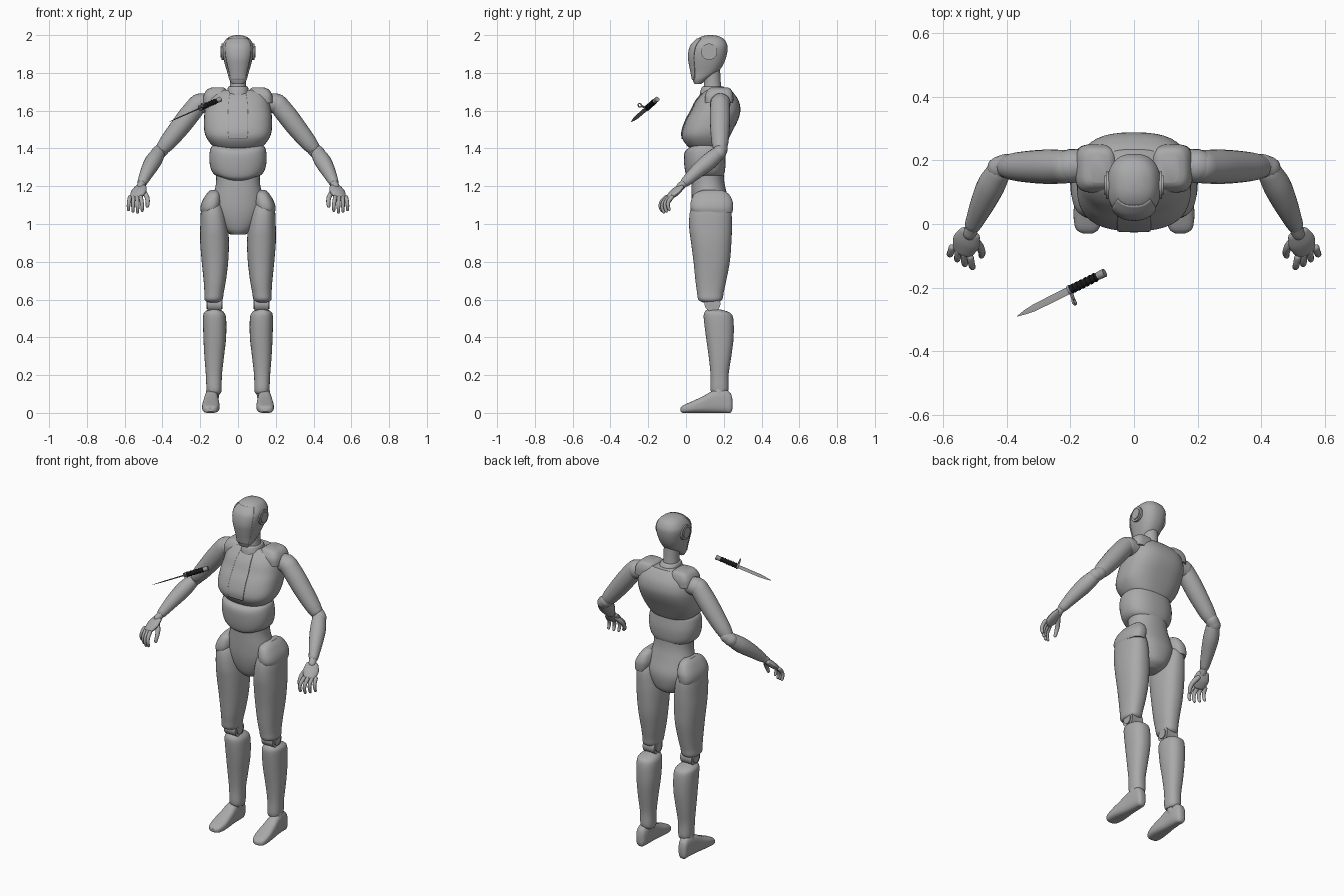
import bpy, bmesh, math
from mathutils import Vector, Matrix

if "Cube" in bpy.data.objects:
    bpy.data.objects.remove(bpy.data.objects["Cube"])


def material(name, rgb):
    m = bpy.data.materials.new(name)
    m.use_nodes = True
    m.diffuse_color = (*rgb, 1)
    m.node_tree.nodes["Principled BSDF"].inputs["Base Color"].default_value = (*rgb, 1)
    return m


GREY = material("body grey", (.4, .4, .4))
STEEL = material("blade steel", (.33, .33, .33))
BLACK = material("grip black", (.01, .01, .01))
made = []


def finish(name, bm, mat=GREY):
    bmesh.ops.recalc_face_normals(bm, faces=bm.faces)
    mesh = bpy.data.meshes.new(name)
    bm.to_mesh(mesh)
    bm.free()
    mesh.materials.append(mat)
    ob = bpy.data.objects.new(name, mesh)
    bpy.context.collection.objects.link(ob)
    made.append(ob)
    return ob


def spline(rows, steps=4):
    """Smooth curve through rows of numbers."""
    rows = [Vector(r) for r in rows]
    out = []
    for i in range(len(rows) - 1):
        a, b = rows[max(i - 1, 0)], rows[i]
        c, d = rows[i + 1], rows[min(i + 2, len(rows) - 1)]
        for k in range(steps):
            t = k / steps
            out.append(.5 * (2 * b + (c - a) * t + (2 * a - 5 * b + 4 * c - d) * t * t
                             + (3 * b - a - 3 * c + d) * t ** 3))
    return out + [rows[-1]]


def skin(name, rings, mat=GREY, closed=True):
    """Bridge a list of rings into one surface."""
    bm = bmesh.new()
    vs = [[bm.verts.new(p) for p in ring] for ring in rings]
    n = len(vs[0])
    for a, b in zip(vs, vs[1:]):
        for i in range(n if closed else n - 1):
            j = (i + 1) % n
            bm.faces.new((a[i], a[j], b[j], b[i]))
    if closed:
        bm.faces.new(vs[0])
        bm.faces.new(vs[-1])
    return finish(name, bm, mat)


def loft(name, rows, power=2.3, axis="z", side=1, arc=None, grow=0, dip=0, n=40):
    """Rows are (position, a0, a1, b0, b1) extents of rounded sections."""
    rings = []
    for t, a0, a1, b0, b1 in spline(rows):
        ring = []
        for i in range(n if arc is None else n // 2 + 1):
            ang = math.tau * i / n if arc is None else -math.pi / 2 + arc * (4 * i / n - 1)
            c, s = math.cos(ang), math.sin(ang)
            ca = math.copysign(abs(c) ** (2 / power), c)
            sb = math.copysign(abs(s) ** (2 / power), s)
            a = (a0 + a1) / 2 + ((a1 - a0) / 2 + grow) * ca
            b = (b0 + b1) / 2 + ((b1 - b0) / 2 + grow) * sb
            drop = dip * max(0, -s) ** 3
            ring.append((side * a, b, t - drop) if axis == "z" else (side * a, t, b))
        rings.append(ring)
    ob = skin(name, rings, closed=arc is None)
    if arc:
        ob.modifiers.new("thickness", "SOLIDIFY").thickness = .004
        ob.modifiers["thickness"].offset = 0
    return ob


def body(rows):
    """Centred rows given as (z, half width, front, back)."""
    return [(z, -w, w, f, b) for z, w, f, b in rows]


def tube(name, pts, side=1, wide=1, across=(1, 0, 0), n=20):
    """Round limb along points (x, y, z, radius) with domed ends."""
    path = spline(pts)
    pos = [Vector((p[0] * side, p[1], p[2])) for p in path]
    rad = [p[3] for p in path]
    first, last = (pos[1] - pos[0]).normalized(), (pos[-1] - pos[-2]).normalized()
    start = [(pos[0] - first * rad[0] * k, rad[0] * math.sqrt(1 - k * k)) for k in (.98, .8, .45)]
    end = [(pos[-1] + last * rad[-1] * k, rad[-1] * math.sqrt(1 - k * k)) for k in (.45, .8, .98)]
    stations = start + list(zip(pos, rad)) + end
    rings = []
    for i, (p, r) in enumerate(stations):
        t = (stations[min(i + 1, len(stations) - 1)][0] - stations[max(i - 1, 0)][0]).normalized()
        u = Vector((across[0] * side, across[1], across[2]))
        u = (u - t * u.dot(t)).normalized()
        v = t.cross(u)
        rings.append([p + u * r * wide * math.cos(math.tau * k / n) + v * r * math.sin(math.tau * k / n)
                      for k in range(n)])
    return skin(name, rings)


def disc(name, centre, r, depth, mat=GREY, rot=None, taper=1, n=32):
    """Cylinder along x, or along a rotated axis."""
    bm = bmesh.new()
    turn = rot or Matrix.Rotation(math.pi / 2, 4, "Y")
    bmesh.ops.create_cone(bm, cap_ends=True, segments=n, radius1=r, radius2=r * taper, depth=depth,
                          matrix=Matrix.Translation(centre) @ turn)
    return finish(name, bm, mat)


# Head, face plate and neck
head = body([(1.74, .03, .045, .08), (1.765, .046, .035, .11), (1.80, .056, .028, .165),
             (1.84, .068, .02, .195), (1.88, .078, .014, .212), (1.92, .084, .018, .22),
             (1.95, .081, .03, .218), (1.98, .062, .06, .20), (1.995, .035, .09, .17),
             (2.0, .008, .12, .14)])
loft("head", head, 2.4)
loft("face_plate", head[1:8], 2.4, arc=.85, grow=.002)
loft("neck", body([(1.62, .06, .08, .2), (1.69, .05, .085, .195), (1.74, .043, .095, .185),
                   (1.83, .043, .09, .18)]), 2)
loft("collar", body([(1.66, .075, .07, .225), (1.70, .06, .075, .215), (1.725, .052, .085, .2),
                     (1.728, .044, .095, .19)]), 2.2)

# Torso
chest = body([(1.39, .09, .04, .19), (1.41, .13, .01, .205), (1.45, .163, -.018, .225),
              (1.49, .178, -.02, .245), (1.55, .18, .0, .275), (1.60, .176, .028, .288),
              (1.65, .165, .052, .28), (1.69, .145, .085, .255), (1.71, .11, .11, .235)])
loft("chest", chest, 2.6)
loft("chest_panel", chest[2:8], 2.6, arc=.2, grow=.003)
loft("rib_band", body([(1.25, .1, .03, .19), (1.262, .125, .008, .2), (1.29, .143, -.003, .207),
                       (1.34, .152, -.01, .21), (1.39, .148, -.01, .205), (1.415, .135, .005, .2),
                       (1.43, .1, .04, .18)]), 2.4, dip=.02)
loft("abdomen", body([(1.42, .11, .04, .19), (1.30, .117, .03, .198), (1.22, .116, .03, .203),
                      (1.15, .13, .03, .22), (1.08, .135, .033, .24), (1.02, .115, .043, .237),
                      (.97, .08, .06, .22), (.945, .04, .08, .18)]), 2.2)

for side, tag in ((1, "left_"), (-1, "right_")):
    # Ear discs
    disc(tag + "ear_rim", (side * .076, .122, 1.912), .043, .024)
    disc(tag + "ear_cap", (side * .08, .122, 1.912), .031, .026)

    # Shoulder plate
    loft(tag + "shoulder_plate", [(1.64, .06, .185, .1, .25), (1.68, .055, .182, .1, .25),
                                  (1.71, .06, .165, .115, .24), (1.722, .075, .14, .13, .225)],
         3.5, side=side)

    # Arm
    tube(tag + "shoulder_joint", [(.16, .185, 1.64, .05), (.2, .182, 1.638, .054)], side)
    tube(tag + "upper_arm", [(.212, .18, 1.635, .052), (.26, .18, 1.575, .054), (.31, .18, 1.51, .052),
                             (.37, .18, 1.435, .045), (.395, .18, 1.405, .038)], side)
    tube(tag + "elbow", [(.4, .185, 1.395, .036), (.425, .175, 1.375, .037)], side)
    tube(tag + "forearm", [(.425, .165, 1.37, .038), (.45, .12, 1.33, .044), (.478, .06, 1.28, .038),
                           (.505, .0, 1.225, .027)], side)
    tube(tag + "wrist", [(.505, .0, 1.225, .021), (.516, -.03, 1.198, .021)], side)

    # Hand
    span = Vector((.88, .47, 0))
    tube(tag + "palm", [(.516, -.03, 1.195, .015), (.527, -.056, 1.17, .019), (.538, -.085, 1.145, .015)],
         side, wide=2.3, across=span)
    for i, finger in enumerate(("index", "middle", "ring", "little")):
        s = (i - 1.5) * .022
        reach = 1 - .1 * abs(i - 1.2)
        steps = ((1, 0, 0, .011), (1.15, -.024, -.026, .0105), (1.25, -.03, -.055, .0095),
                 (1.25, -.022, -.08, .008))
        tube(f"{tag}{finger}_finger",
             [(*(Vector((.54, -.09, 1.142)) + span * s * k + Vector((.004, y, z)) * reach), r)
              for k, y, z, r in steps], side, n=12)
    tube(tag + "thumb", [(.503, -.05, 1.175, .014), (.484, -.073, 1.147, .013),
                         (.478, -.092, 1.118, .011), (.48, -.1, 1.095, .009)], side, n=12)

    # Leg
    loft(tag + "hip_plate", [(1.06, .1, .195, .035, .245), (1.085, .09, .199, .024, .249),
                             (1.12, .085, .19, .026, .247), (1.16, .09, .166, .045, .225),
                             (1.18, .105, .145, .09, .19)], 2.5, side=side)
    loft(tag + "thigh", [(1.13, .11, .16, .08, .19), (1.11, .085, .185, .04, .22),
                         (1.06, .066, .197, .02, .24), (.98, .053, .2, .017, .243),
                         (.9, .048, .2, .027, .24), (.8, .052, .192, .04, .232),
                         (.7, .064, .182, .05, .213), (.64, .075, .178, .058, .2),
                         (.6, .082, .177, .065, .192), (.585, .1, .16, .09, .17)], side=side)
    disc(tag + "knee_joint", (side * .125, .14, .578), .042, .075)
    disc(tag + "knee_cap", (side * .125, .14, .578), .028, .086)
    loft(tag + "shin", [(.55, .1, .15, .115, .17), (.533, .075, .178, .098, .228),
                        (.5, .063, .185, .094, .25), (.4, .063, .183, .106, .252),
                        (.3, .074, .178, .12, .24), (.2, .085, .17, .13, .225),
                        (.12, .087, .166, .13, .224), (.1, .095, .155, .145, .205)], side=side)
    tube(tag + "ankle", [(.13, .175, .13, .036), (.138, .175, .08, .036)], side)
    loft(tag + "foot", [(-.03, .13, .16, .008, .025), (-.015, .11, .183, .0, .04),
                        (.03, .098, .19, .0, .06), (.09, .1, .185, .0, .088),
                        (.14, .104, .178, .0, .115), (.2, .106, .172, .0, .125),
                        (.235, .115, .167, .0, .105), (.246, .13, .155, .02, .07)],
         2.9, axis="y", side=side)

# Floating knife, laid out along its own axes
tip = Vector((-.367, -.29, 1.54))
along = (Vector((-.09, -.152, 1.662)) - tip).normalized()
width = Vector((.24, -.91, .33))
width = (width - along * width.dot(along)).normalized()
flat = along.cross(width)


def local(a, w=0, f=0):
    return tip + along * a + width * w + flat * f


def blade_ring(a, low, high, thick):
    mid = (low + high) / 2
    return [local(a, low), local(a, mid, thick), local(a, high), local(a, mid, -thick)]


skin("knife_blade", [blade_ring(*r) for r in
                     ((0, -.001, .001, .0005), (.03, -.008, .007, .002), (.065, -.012, .012, .003),
                      (.2, -.013, .012, .0035))], STEEL)
turn = along.to_track_quat("Z", "Y").to_matrix().to_4x4()
disc("knife_grip", local(.255), .0135, .105, BLACK, turn, .9, 16)
for k in range(6):
    disc("grip_ridge", local(.213 + k * .016), .0148, .006, BLACK, turn, 1, 16)
disc("knife_pommel", local(.317), .0125, .026, STEEL, turn, 1.1, 16)
disc("knife_collar", local(.2), .016, .008, STEEL, turn, 1, 16)

# Guard arm with its ring
bar = width.to_track_quat("Z", "Y").to_matrix().to_4x4()
disc("guard_arm", local(.2, .01), .0055, .05, STEEL, bar, 1, 8)
ring = [[local(.2, .042) + (width * math.cos(a) + flat * math.sin(a)) * (.01 + .003 * math.cos(b))
         + along * .004 * math.sin(b) for b in (math.tau * k / 8 for k in range(8))]
        for a in (math.tau * k / 20 for k in range(21))]
skin("guard_ring", ring, STEEL)

# Smooth shading with crisp edges
bpy.ops.object.select_all(action="DESELECT")
for ob in made:
    ob.select_set(True)
bpy.context.view_layer.objects.active = made[0]
bpy.ops.object.shade_smooth_by_angle(angle=math.radians(35))
